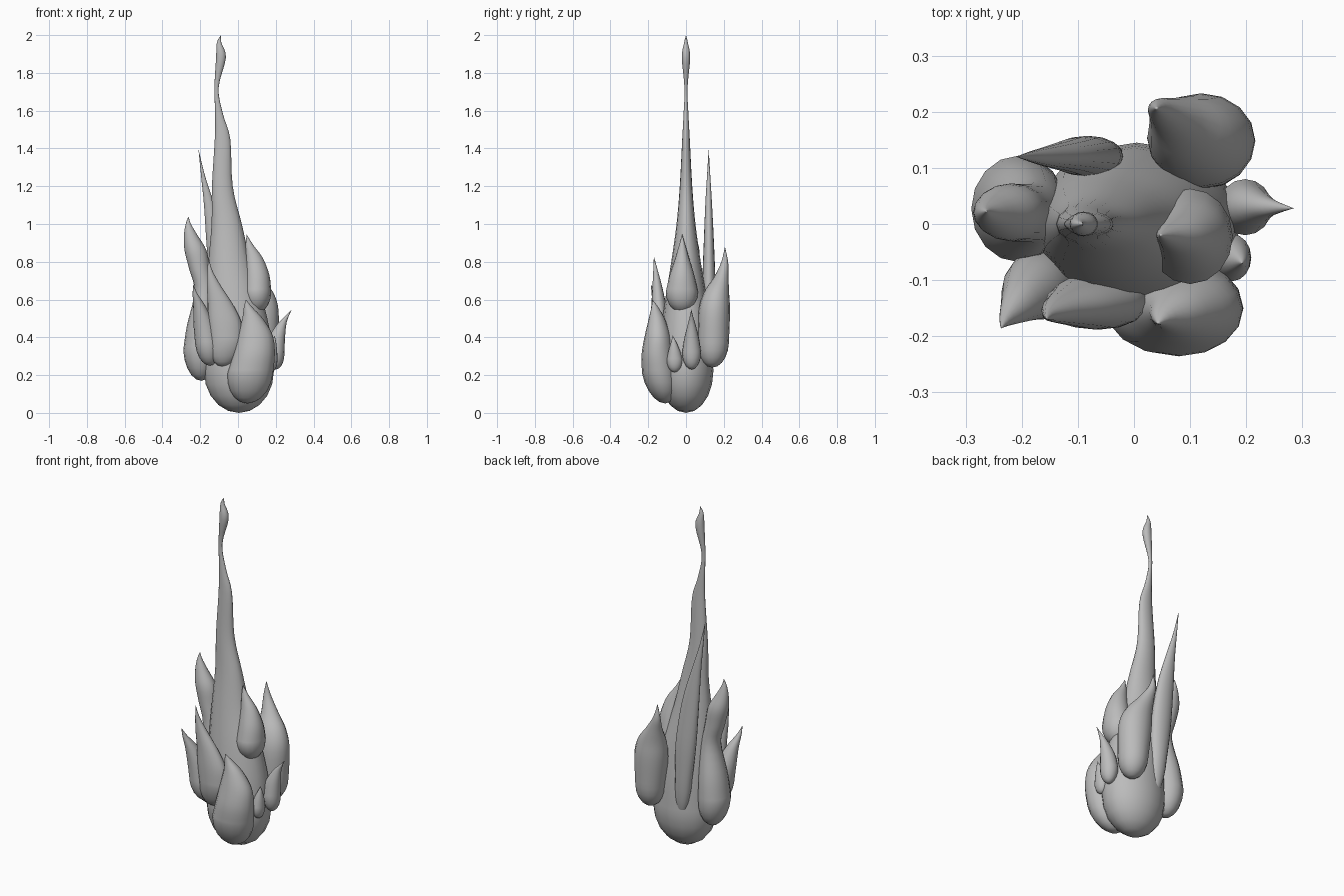
import bpy, bmesh, math

flame_grey = bpy.data.materials.new("flame_grey")
flame_grey.diffuse_color = (0.5, 0.5, 0.5, 1)

SIDES, STEPS = 16, 4


def spline(a, b, c, d, t):
    return 0.5 * (2 * b + (c - a) * t + (2 * a - 5 * b + 4 * c - d) * t * t
                  + (3 * b - a - 3 * c + d) * t ** 3)


def flame(name, rows):
    """Loft ellipses (z, x, y, rx, ry) from a round base pole to a pointed tip."""
    rings = []
    base, wide = rows[0], rows[1]
    # rounded base
    for i in range(1, STEPS + 2):
        a = i / (STEPS + 1) * math.pi / 2
        s, c = math.sin(a), 1 - math.cos(a)
        f = (c, c, c, s, s)
        rings.append([p + (q - p) * k for p, q, k in zip(base, wide, f)])
    # swept body
    body = rows[1:]
    for i in range(len(body) - 1):
        p0, p1, p2 = body[max(i - 1, 0)], body[i], body[i + 1]
        p3 = body[min(i + 2, len(body) - 1)]
        for k in range(1, STEPS + 1):
            rings.append([spline(*v, k / STEPS) for v in zip(p0, p1, p2, p3)])
    tip = rings.pop()

    bm = bmesh.new()
    loops = []
    for z, x, y, rx, ry in rings:
        loops.append([bm.verts.new((x + max(rx, .001) * math.cos(a), y + max(ry, .001) * math.sin(a), z))
                      for a in (2 * math.pi * j / SIDES for j in range(SIDES))])
    low = bm.verts.new((base[1], base[2], base[0]))
    top = bm.verts.new((tip[1], tip[2], tip[0]))
    for j in range(SIDES):
        n = (j + 1) % SIDES
        bm.faces.new((low, loops[0][n], loops[0][j]))
        bm.faces.new((top, loops[-1][j], loops[-1][n]))
        for a, b in zip(loops, loops[1:]):
            bm.faces.new((a[j], a[n], b[n], b[j]))
    bmesh.ops.recalc_face_normals(bm, faces=bm.faces)
    for f in bm.faces:
        f.smooth = True
    mesh = bpy.data.meshes.new(name)
    bm.to_mesh(mesh)
    bm.free()
    mesh.materials.append(flame_grey)
    obj = bpy.data.objects.new(name, mesh)
    bpy.context.collection.objects.link(obj)


# Central body with the long wavy tongue
flame("core_flame", [
    (0, .005, 0, 0, 0), (.22, .005, 0, .185, .145), (.4, 0, 0, .175, .135),
    (.6, -.02, 0, .15, .11), (.8, -.045, 0, .112, .078), (1.0, -.06, 0, .08, .05),
    (1.2, -.083, 0, .055, .033), (1.45, -.082, 0, .041, .02), (1.58, -.1, 0, .021, .013),
    (1.72, -.114, 0, .011, .008), (1.88, -.09, 0, .026, .022), (1.96, -.1, 0, .012, .01),
    (2.0, -.09, 0, 0, 0)])

# Front tongues
flame("front_large_flame", [
    (.05, .05, -.11, 0, 0), (.21, .065, -.14, .12, .093), (.31, .085, -.15, .11, .085),
    (.41, .092, -.15, .092, .068), (.5, .077, -.155, .054, .042), (.56, .053, -.165, .022, .018),
    (.6, .042, -.178, 0, 0)])
flame("front_middle_flame", [
    (.245, -.08, -.12, 0, 0), (.38, -.06, -.135, .09, .053), (.48, -.07, -.14, .088, .048),
    (.58, -.095, -.145, .065, .038), (.68, -.13, -.153, .035, .024), (.76, -.15, -.162, .012, .011),
    (.83, -.156, -.17, 0, 0)])
flame("front_left_flame", [
    (.25, -.15, -.095, 0, 0), (.36, -.162, -.105, .064, .065), (.46, -.178, -.115, .057, .056),
    (.56, -.203, -.14, .034, .036), (.63, -.227, -.168, .013, .014), (.68, -.237, -.186, 0, 0)])

# Left tongue, pinched in the middle
flame("left_flame", [
    (.17, -.195, .03, 0, 0), (.33, -.205, .027, .085, .095), (.46, -.195, .025, .076, .084),
    (.64, -.178, .02, .052, .055), (.76, -.203, .02, .055, .051), (.86, -.225, .021, .058, .05),
    (.94, -.25, .02, .036, .03), (1.0, -.263, .021, .014, .012), (1.04, -.262, .023, 0, 0)])

# Back spike
flame("back_spike_flame", [
    (.22, -.05, .115, 0, 0), (.45, -.07, .12, .05, .034), (.65, -.085, .121, .062, .036),
    (.9, -.115, .121, .052, .027), (1.1, -.152, .12, .028, .018), (1.25, -.184, .12, .011, .009),
    (1.4, -.21, .12, 0, 0)])
flame("back_right_flame", [
    (.24, .13, .14, 0, 0), (.37, .128, .145, .083, .082), (.54, .12, .15, .095, .083),
    (.64, .105, .162, .08, .066), (.72, .075, .187, .047, .038), (.8, .046, .205, .021, .018),
    (.88, .04, .206, 0, 0)])

# Right tongues
flame("upper_right_flame", [
    (.53, .1, -.02, 0, 0), (.64, .1, -.022, .076, .085), (.73, .1, -.021, .066, .065),
    (.82, .085, -.02, .046, .037), (.89, .06, -.02, .02, .016), (.945, .046, -.02, 0, 0)])
flame("right_flame", [
    (.23, .2, .03, 0, 0), (.32, .198, .03, .048, .05), (.4, .207, .03, .042, .038),
    (.47, .232, .03, .024, .02), (.51, .258, .029, .01, .009), (.548, .285, .028, 0, 0)])
flame("right_small_flame", [
    (.215, .175, -.06, 0, 0), (.28, .175, -.06, .034, .042), (.33, .18, -.062, .027, .03),
    (.38, .19, -.066, .011, .012), (.41, .193, -.07, 0, 0)])
